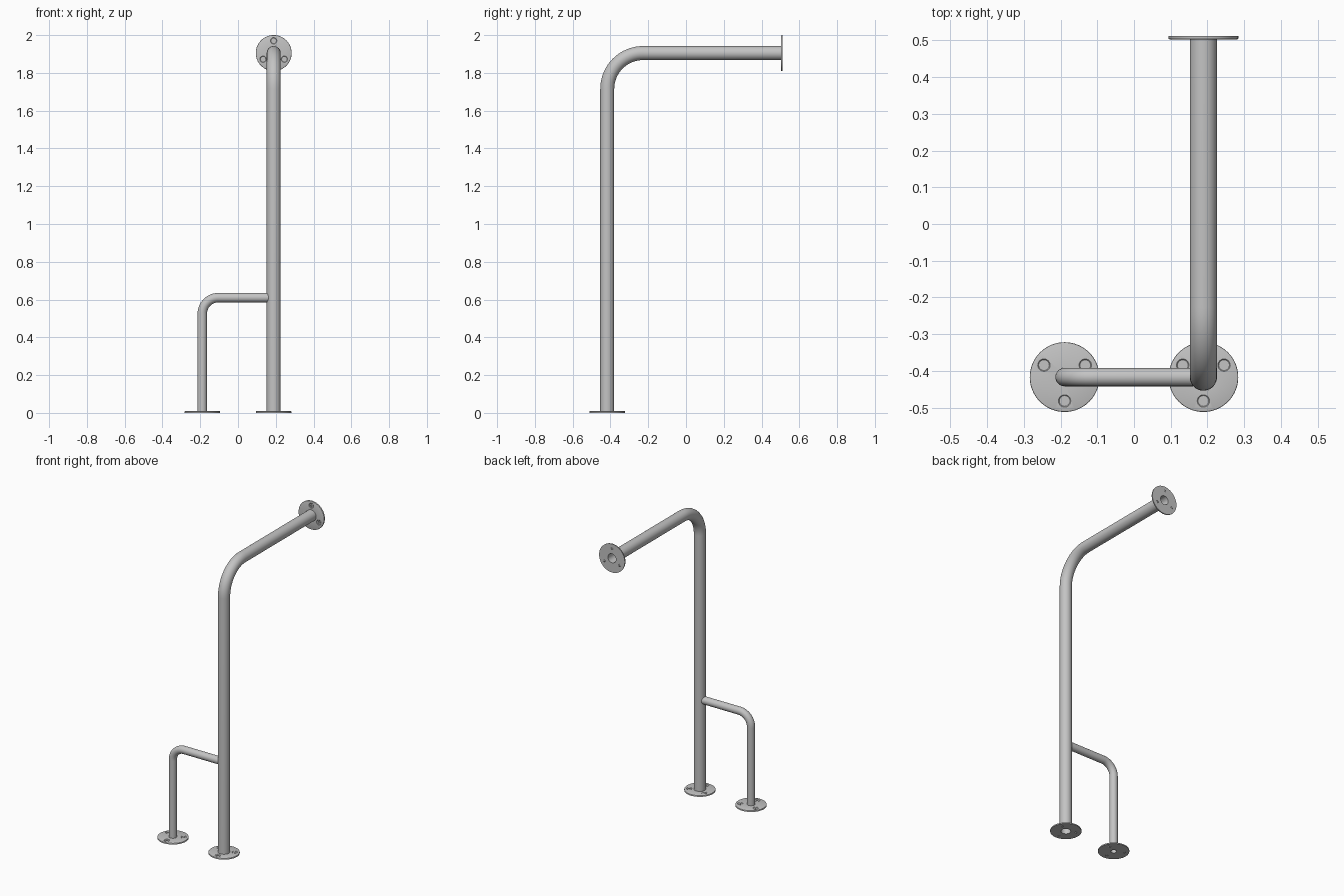
import bpy, bmesh
from math import radians, cos, sin, pi
from mathutils import Vector, Matrix

if "Cube" in bpy.data.objects:
    bpy.data.objects.remove(bpy.data.objects["Cube"])

steel = bpy.data.materials.new("brushed_steel")
steel.use_nodes = True
GREY = (0.55, 0.55, 0.55, 1)
steel.diffuse_color = GREY
steel.node_tree.nodes["Principled BSDF"].inputs["Base Color"].default_value = GREY

PLATE_R, PLATE_T = 0.095, 0.009
POST_X, POST_Y, WALL = 0.189, -0.417, 0.007
RAIL_R, BRACE_R = 0.037, 0.025
UP = Vector((0, 0, 1))


def finish(name, bm):
    bmesh.ops.recalc_face_normals(bm, faces=bm.faces)
    mesh = bpy.data.meshes.new(name)
    bm.to_mesh(mesh)
    bm.free()
    mesh.materials.append(steel)
    obj = bpy.data.objects.new(name, mesh)
    bpy.context.collection.objects.link(obj)
    return obj


def activate(obj):
    bpy.ops.object.select_all(action='DESELECT')
    obj.select_set(True)
    bpy.context.view_layer.objects.active = obj


def smooth(obj):
    activate(obj)
    bpy.ops.object.shade_smooth_by_angle(angle=radians(30))


def cut(obj, cutter):
    activate(obj)
    mod = obj.modifiers.new("cut", 'BOOLEAN')
    mod.operation, mod.solver, mod.object = 'DIFFERENCE', 'EXACT', cutter
    bpy.ops.object.modifier_apply(modifier=mod.name)
    bpy.data.objects.remove(cutter)


def skin(bm, rings):
    """Join neighbouring rings into a closed loop of walls."""
    n = len(rings[0])
    for a, b in zip(rings, rings[1:] + rings[:1]):
        for i in range(n):
            j = (i + 1) % n
            bm.faces.new((a[i], a[j], b[j], b[i]))


def bent_pipe(name, base, direction, height, reach, bend, radius, sides=40, steps=16):
    """Hollow pipe that rises, bends and runs level."""
    d = Vector(direction)
    side = d.cross(UP)
    path = [(Vector(base), UP)]
    for k in range(steps + 1):
        a = pi / 2 * k / steps
        p = Vector(base) + d * bend * (1 - cos(a)) + UP * (height - bend + bend * sin(a))
        path.append((p, UP * cos(a) + d * sin(a)))
    path.append((Vector(base) + d * reach + UP * height, d))
    bm = bmesh.new()

    def ring(p, t, r):
        n = side.cross(t)
        return [bm.verts.new(p + r * (side * cos(2 * pi * i / sides) + n * sin(2 * pi * i / sides)))
                for i in range(sides)]
    outer = [ring(p, t, radius) for p, t in path]
    inner = [ring(p, t, radius - WALL) for p, t in reversed(path)]
    skin(bm, outer + inner)
    smooth(finish(name, bm))


def cones(name, spots, r1, r2, z1, z2):
    bm = bmesh.new()
    for s in spots:
        bmesh.ops.create_cone(bm, cap_ends=True, segments=24, radius1=r1, radius2=r2,
                              depth=z2 - z1, matrix=Matrix.Translation(s + UP * (z1 + z2) / 2))
    return finish(name, bm)


def flange(name, hole, place, phase):
    """Round plate with three countersunk cross-head screws."""
    bm = bmesh.new()
    lip = 0.003
    profile = [(hole, 0), (PLATE_R, 0), (PLATE_R, PLATE_T - lip),
               (PLATE_R - lip * 0.3, PLATE_T - lip * 0.3), (PLATE_R - lip, PLATE_T), (hole, PLATE_T)]
    n = 64
    skin(bm, [[bm.verts.new((r * cos(2 * pi * i / n), r * sin(2 * pi * i / n), z))
               for i in range(n)] for r, z in profile])
    plate = finish(name + "_plate", bm)
    spots = [Vector((cos(a), sin(a), 0)) * 0.065
             for a in (radians(phase + 120 * k) for k in range(3))]
    cut(plate, cones("countersink", spots, 0.0065, 0.018, -0.001, PLATE_T + 0.001))

    # Screws with cross recesses
    screws = cones(name + "_screws", spots, 0.006, 0.0145, 0.001, PLATE_T - 0.0005)
    for size in ((0.016, 0.0035), (0.0035, 0.016)):
        bm = bmesh.new()
        for s in spots:
            bmesh.ops.create_cube(bm, size=1, matrix=Matrix.Translation(s + UP * PLATE_T)
                                  @ Matrix.Diagonal((*size, 0.008, 1)))
        cut(screws, finish("cross_slot", bm))
    for obj in (plate, screws):
        obj.matrix_world = place
        smooth(obj)


# Tall grab rail and its lower side brace
rail_height, brace_height, wall_y = 1.905, 0.61, 0.512
bent_pipe("main_rail", (POST_X, POST_Y, 0), (0, 1, 0), rail_height, wall_y - POST_Y, 0.19, RAIL_R)
bent_pipe("side_brace", (-POST_X, POST_Y, 0), (1, 0, 0), brace_height,
          2 * POST_X - 0.028, 0.085, BRACE_R)

# Mounting flanges
flange("rail_floor_flange", RAIL_R, Matrix.Translation((POST_X, POST_Y, 0)), 30)
flange("brace_floor_flange", BRACE_R, Matrix.Translation((-POST_X, POST_Y, 0)), 30)
flange("wall_flange", RAIL_R, Matrix.Translation((POST_X, wall_y, rail_height))
       @ Matrix.Rotation(pi / 2, 4, 'X'), 90)
